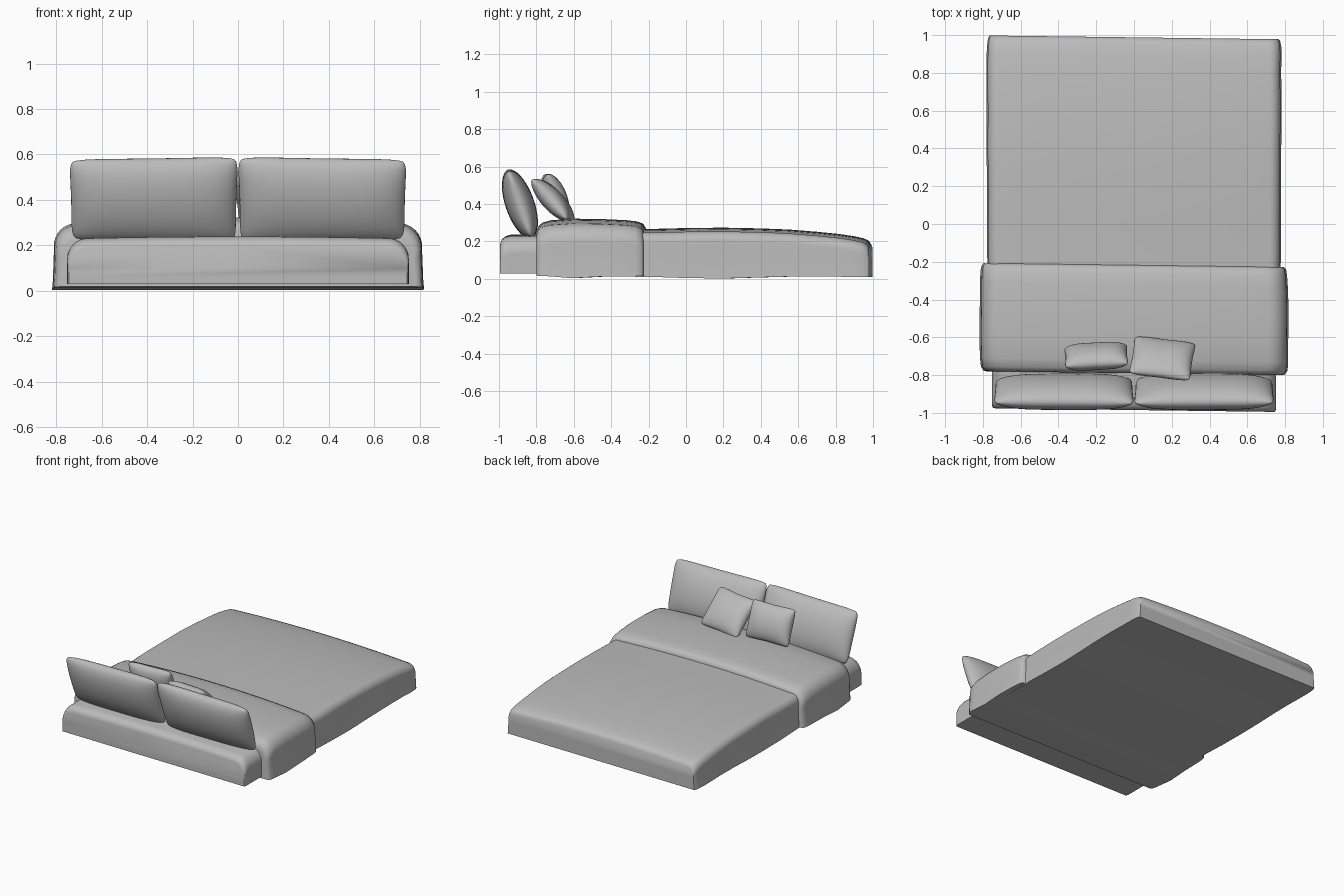
import bpy, bmesh, math
from mathutils import Matrix

cube = bpy.data.objects.get("Cube")
if cube:
    bpy.data.objects.remove(cube, do_unlink=True)

grey = bpy.data.materials.new("grey fabric")
grey.use_nodes = True
GREY = (0.5, 0.5, 0.5, 1)
grey.diffuse_color = GREY
grey.node_tree.nodes["Principled BSDF"].inputs["Base Color"].default_value = GREY


def finish(name, bm, angle=50):
    bmesh.ops.recalc_face_normals(bm, faces=bm.faces)
    mesh = bpy.data.meshes.new(name)
    bm.to_mesh(mesh)
    bm.free()
    mesh.materials.append(grey)
    mesh.shade_smooth()
    mesh.set_sharp_from_angle(angle=math.radians(angle))
    obj = bpy.data.objects.new(name, mesh)
    bpy.context.collection.objects.link(obj)
    return obj


def section(w, bottom, top, r, crown, flare):
    """Half outline of a slab, hem to middle, as (x, z), then mirrored."""
    half = [(w + flare, bottom), (w + flare * 0.6, bottom + 0.03), (w, (bottom + top) / 2)]
    for i in range(9):
        a = i / 8 * math.pi / 2
        half.append((w - r + r * math.cos(a), top - crown - r + r * math.sin(a)))
    for i in range(1, 9):
        t = i / 8
        half.append(((w - r) * (1 - t), top - crown * (1 - t) ** 2))
    return half + [(-x, z) for x, z in reversed(half[:-1])]


def slab(name, stations, r, crown, flare=0, wave=0):
    """Loft rounded sections (y, half width, bottom, top) along the bed."""
    bm = bmesh.new()
    rings = []
    for y, w, bottom, top in stations:
        ring = []
        for x, z in section(w, bottom, top, r, crown, flare):
            ripple = wave * math.sin(9 * y + 3 * x) * min(1, abs(x) / w)
            ring.append(bm.verts.new((x + math.copysign(ripple, x) * 0.6, y - 0.013 * x, z)))
        rings.append(ring)
    n = len(rings[0])
    for a, b in zip(rings, rings[1:]):
        for i in range(n):
            j = (i + 1) % n
            bm.faces.new((a[i], a[j], b[j], b[i]))
    bm.faces.new(rings[0])
    bm.faces.new(rings[-1])
    return finish(name, bm)


def pillow(name, size, place, lean, yaw=0, roll=0, taper=0, pinch=0.04, rise=0):
    """Two bulging sheets joined at the seam; lean tips the top to the front."""
    w, h, t = size
    bm = bmesh.new()
    for side in (1, -1):
        made = bmesh.ops.create_grid(bm, x_segments=26, y_segments=22, size=1)
        for v in made["verts"]:
            # crowd the grid toward the seam so the rim stays round
            u = math.sin(v.co.x * math.pi / 2)
            q = math.sin(v.co.y * math.pi / 2)
            bulge = max(0, (1 - u ** 4) * (1 - q * q)) ** 0.5
            x = u * (1 - pinch * (1 - q * q) + taper * q)
            y = q * (1 - pinch * (1 - abs(u))) + rise * u * q
            # round off the corners a little
            c = 1 - 0.05 * (u * q) ** 8
            v.co = (x * c * w / 2, y * c * h / 2, side * bulge * t / 2)
    bmesh.ops.remove_doubles(bm, verts=bm.verts, dist=0.0005)
    obj = finish(name, bm, 100)
    rot = [math.radians(a) for a in (yaw, 90 + lean, roll)]
    obj.matrix_world = (Matrix.Translation(place) @ Matrix.Rotation(rot[0], 4, "Z")
                        @ Matrix.Rotation(rot[1], 4, "X") @ Matrix.Rotation(rot[2], 4, "Z"))
    return obj


# Bed base showing at the head end
slab("bed_base", [(-0.985, 0.745, 0.03, 0.195), (-0.978, 0.75, 0.03, 0.215),
                  (-0.96, 0.752, 0.03, 0.23), (-0.93, 0.752, 0.03, 0.238),
                  (-0.4, 0.752, 0.03, 0.24)], r=0.09, crown=0.008)

# Main blanket, sloping down to the foot
slab("blanket", [(-0.7, 0.765, 0.012, 0.265), (-0.3, 0.765, 0.012, 0.268),
                 (-0.15, 0.77, 0.01, 0.268), (0.0, 0.77, 0.005, 0.272),
                 (0.2, 0.77, 0.002, 0.274), (0.4, 0.772, 0.008, 0.27),
                 (0.55, 0.772, 0.012, 0.264), (0.7, 0.772, 0.014, 0.252),
                 (0.82, 0.772, 0.012, 0.24), (0.9, 0.772, 0.01, 0.228),
                 (0.95, 0.77, 0.01, 0.217), (0.975, 0.765, 0.01, 0.205),
                 (0.988, 0.758, 0.01, 0.185)],
     r=0.055, crown=0.02, flare=0.006, wave=0.006)

# Turned-back fold near the pillows
slab("blanket_fold", [(-0.79, 0.775, 0.018, 0.265), (-0.785, 0.79, 0.016, 0.285),
                      (-0.765, 0.802, 0.015, 0.302), (-0.72, 0.806, 0.014, 0.314),
                      (-0.6, 0.808, 0.004, 0.322), (-0.45, 0.808, 0.012, 0.32),
                      (-0.32, 0.805, 0.014, 0.314), (-0.26, 0.802, 0.014, 0.307),
                      (-0.23, 0.796, 0.015, 0.295), (-0.218, 0.785, 0.016, 0.275)],
     r=0.1, crown=0.025, flare=0.008, wave=0.005)

# Pair of large head pillows
for side, label in ((1, "left"), (-1, "right")):
    pillow("head_pillow_" + label, (0.735, 0.385, 0.155),
           (side * 0.371, -0.888, 0.4), lean=19, taper=0.015, pinch=0.01,
           rise=-0.03 * side)

# Two small cushions leaning on them
pillow("cushion_right", (0.34, 0.26, 0.12), (-0.2, -0.7, 0.44), lean=22, yaw=3)
pillow("cushion_left", (0.33, 0.29, 0.11), (0.15, -0.712, 0.42), lean=42, yaw=-5, roll=3)
